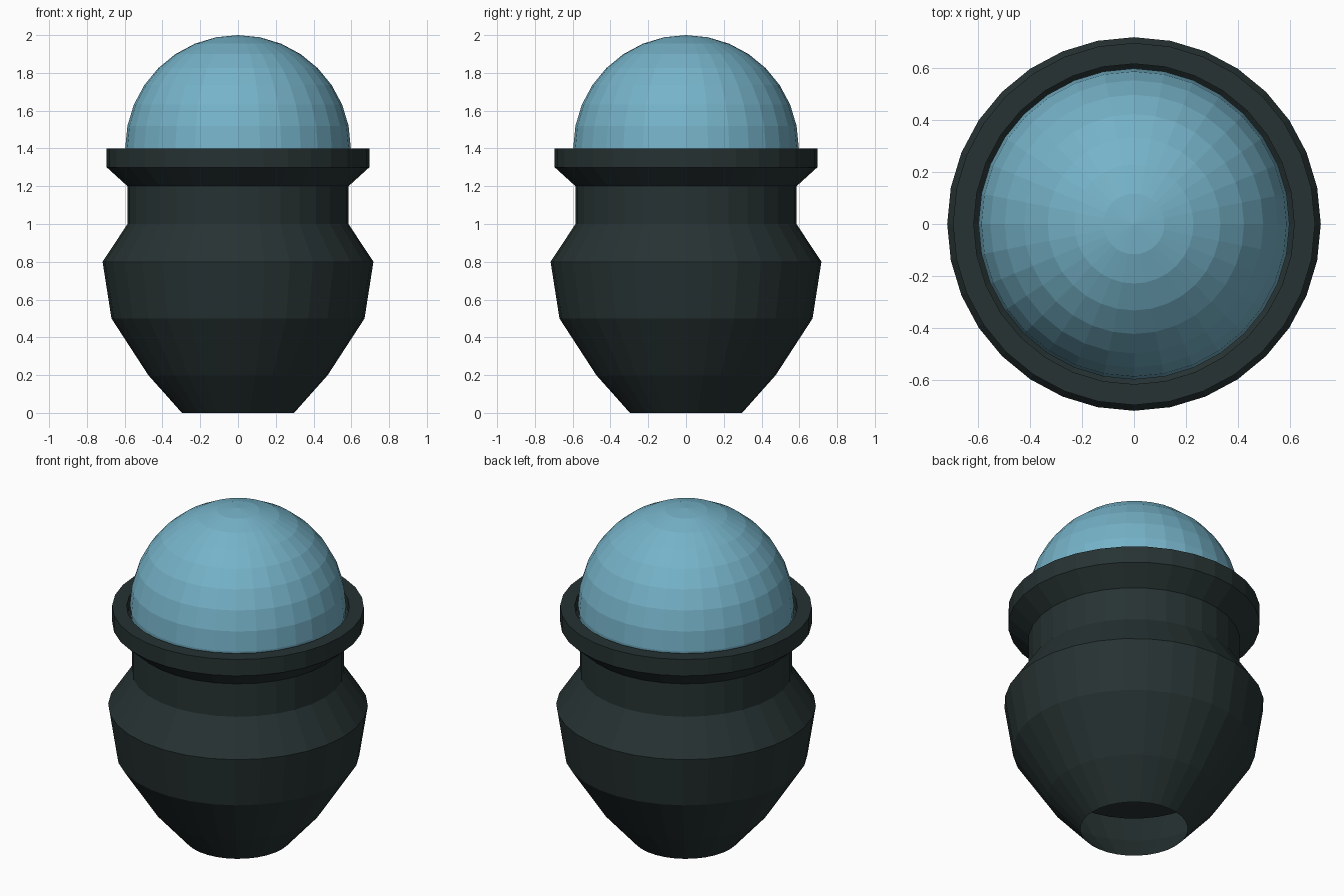
import bpy, bmesh, math

if "Cube" in bpy.data.objects:
    bpy.data.objects.remove(bpy.data.objects["Cube"])

SEG = 32


def material(name, rgb):
    m = bpy.data.materials.new(name)
    m.diffuse_color = (*rgb, 1)
    m.use_nodes = True
    m.node_tree.nodes["Principled BSDF"].inputs["Base Color"].default_value = m.diffuse_color
    return m


def lathe(name, profile, mat, close_end=False):
    """Revolve (radius, height) points around z with flat faces."""
    bm = bmesh.new()
    rings = []
    for r, z in profile:
        rings.append([bm.verts.new((r * math.cos(2 * math.pi * i / SEG),
                                    r * math.sin(2 * math.pi * i / SEG), z))
                      for i in range(SEG)])
    for a, b in zip(rings, rings[1:]):
        for i in range(SEG):
            j = (i + 1) % SEG
            bm.faces.new((a[i], a[j], b[j], b[i]))
    if close_end:
        bm.faces.new(rings[-1])
    me = bpy.data.meshes.new(name)
    bm.to_mesh(me)
    bm.free()
    me.materials.append(mat)
    ob = bpy.data.objects.new(name, me)
    bpy.context.collection.objects.link(ob)
    return ob


dark = material("dark green grey", (0.020, 0.032, 0.032))
blue = material("pale blue", (0.18, 0.45, 0.58))

# Pot: open foot, outer wall, rim, then inner cup with its own floor
lathe("pot", [(0.297, 0), (0.475, 0.2), (0.67, 0.5), (0.717, 0.8),
              (0.585, 1.0), (0.585, 1.2), (0.695, 1.3), (0.695, 1.4),
              (0.615, 1.4), (0.615, 1.33), (0.505, 1.22), (0.505, 0.97),
              (0.63, 0.77), (0.59, 0.53), (0.45, 0.325)], dark, True)

# Glass ball seated in the rim
bpy.ops.mesh.primitive_uv_sphere_add(segments=SEG, ring_count=16,
                                     radius=0.597, location=(0, 0, 1.403))
ball = bpy.context.object
ball.name = "glass_ball"
ball.data.materials.append(blue)
